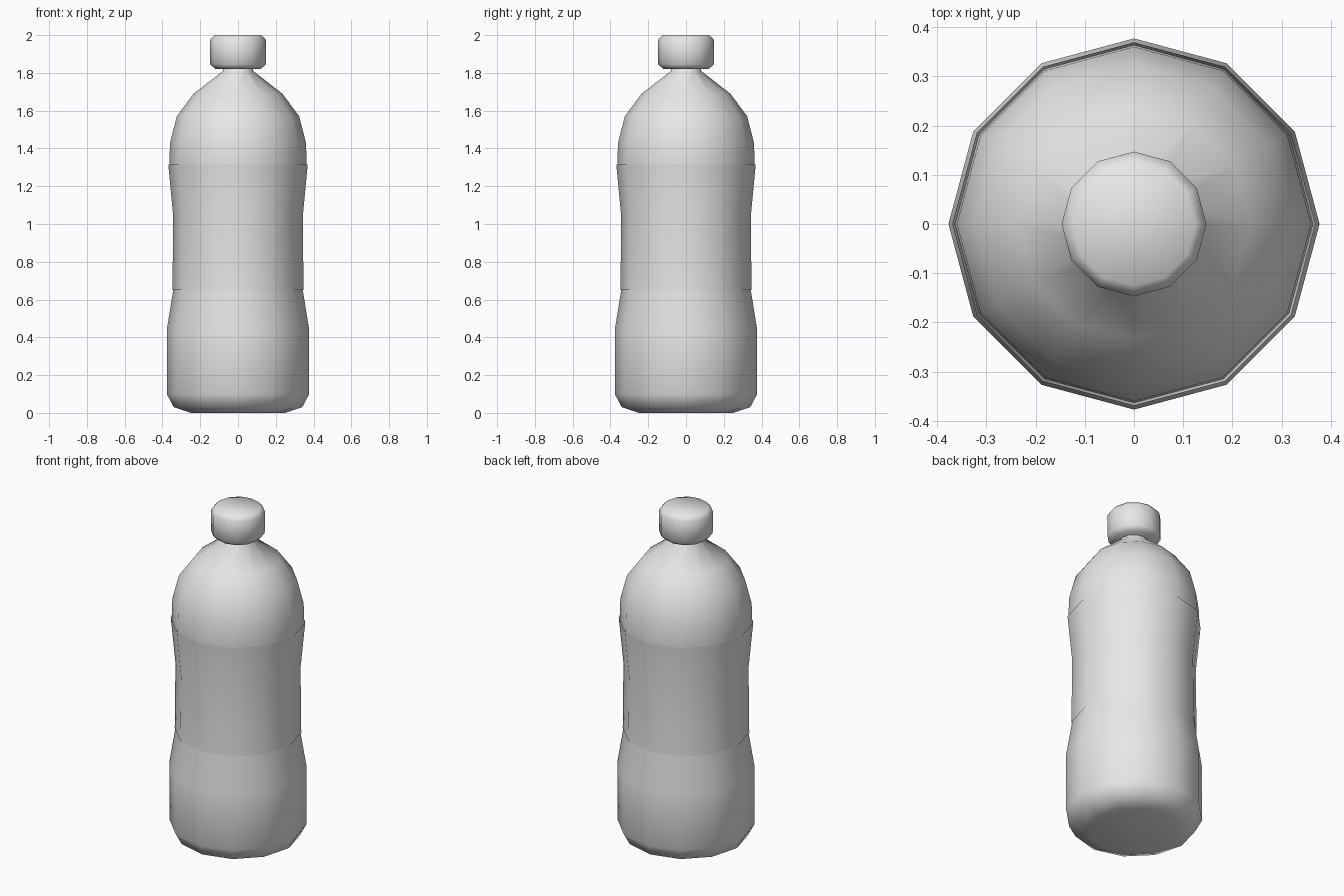
import bpy
import bmesh
import math

SIDES = 12

default = bpy.data.objects.get("Cube")
if default:
    bpy.data.objects.remove(default, do_unlink=True)


def make_material(name, colour):
    mat = bpy.data.materials.new(name)
    mat.use_nodes = True
    mat.diffuse_color = colour
    mat.node_tree.nodes["Principled BSDF"].inputs["Base Color"].default_value = colour
    return mat


def lathe(name, profile, mat, close_ends=True):
    """Turn a (radius, height) profile, listed upwards, around the z axis."""
    bm = bmesh.new()
    rings = []
    for radius, z in profile:
        angles = [math.tau * i / SIDES for i in range(SIDES)]
        rings.append([bm.verts.new((radius * math.cos(a), radius * math.sin(a), z))
                      for a in angles])
    for low, high in zip(rings, rings[1:]):
        for i in range(SIDES):
            j = (i + 1) % SIDES
            bm.faces.new((low[i], low[j], high[j], high[i]))
    if close_ends:
        bm.faces.new(rings[0][::-1])
        bm.faces.new(rings[-1])
    for face in bm.faces:
        face.smooth = True
    mesh = bpy.data.meshes.new(name)
    bm.to_mesh(mesh)
    bm.free()
    mesh.materials.append(mat)
    obj = bpy.data.objects.new(name, mesh)
    bpy.context.collection.objects.link(obj)
    return obj


grey = make_material("plain grey", (0.8, 0.8, 0.8, 1))

# Bottle: rounded base, pinched waist, domed shoulder and neck
lathe("bottle_body", [
    (0.25, 0), (0.34, 0.03), (0.377, 0.1), (0.377, 0.44), (0.343, 0.65),
    (0.34, 1.04), (0.364, 1.31), (0.36, 1.43), (0.324, 1.57),
    (0.235, 1.69), (0.08, 1.81), (0.08, 1.85)], grey)

# Label: thin sleeve wrapped around the waist
lathe("label", [(0.347, 0.65), (0.343, 1.04), (0.369, 1.315)], grey, close_ends=False)

# Screw cap with rounded rims
lathe("cap", [(0.12, 1.82), (0.147, 1.845), (0.147, 1.975), (0.125, 2)], grey)
